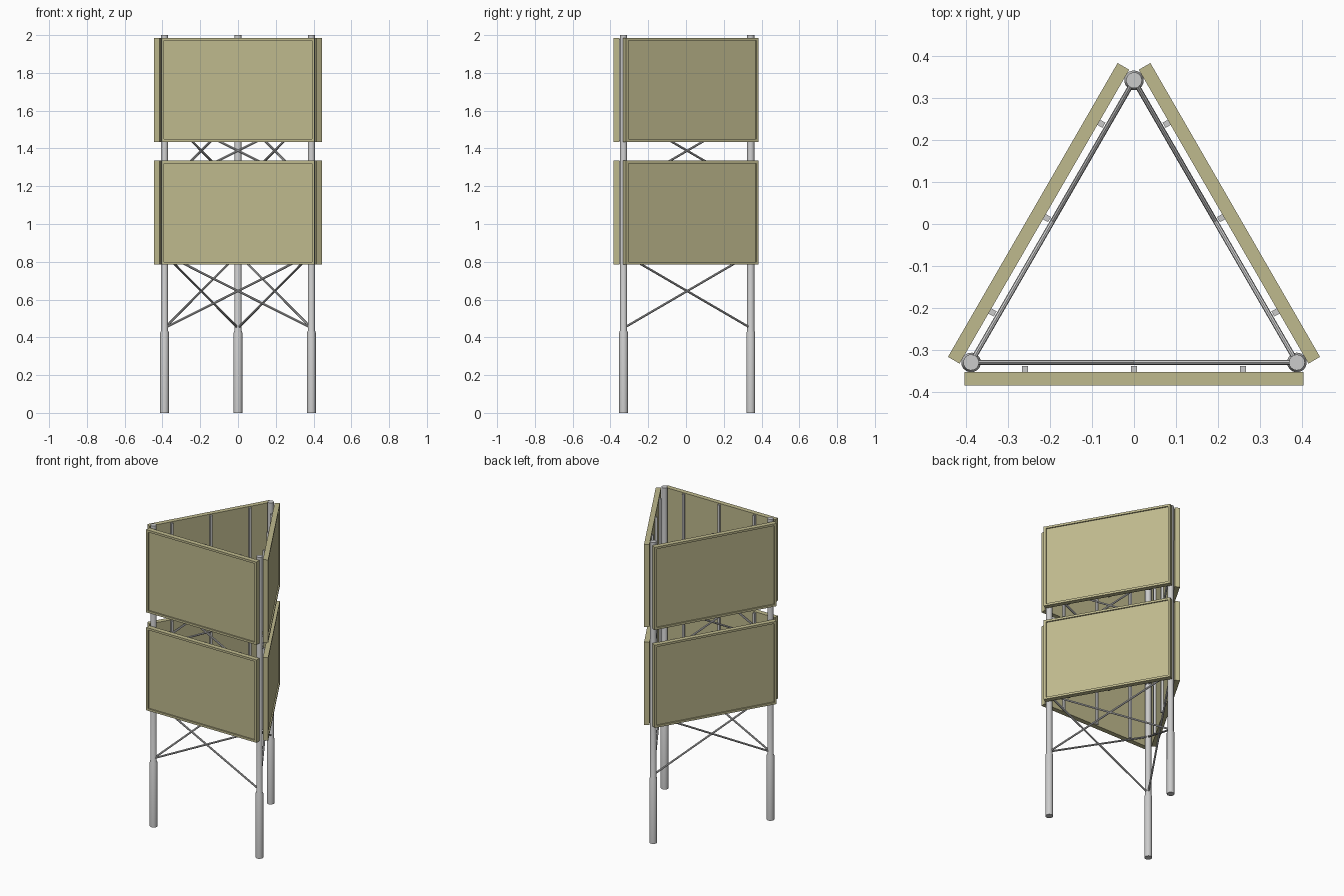
import bpy, bmesh
from math import radians, sin, cos
from mathutils import Vector, Matrix

if "Cube" in bpy.data.objects:
    bpy.data.objects.remove(bpy.data.objects["Cube"])

CY = -0.106            # centre of the triangular plan
POST_R = 0.449         # centre to post distance
POST_Y = -POST_R / 2   # plane of the bracing, before rotation
HALF = POST_R * cos(radians(30))
PANELS = [(0.785, 1.335), (1.435, 1.985)]
BRACES = [(0.455, 0.835), (1.198, 1.578)]

olive = bpy.data.materials.new("olive_panel")
olive.diffuse_color = (0.52, 0.49, 0.27, 1)
olive.use_nodes = True
olive.node_tree.nodes["Principled BSDF"].inputs["Base Color"].default_value = olive.diffuse_color


def finish(bm, name, mat=None, smooth=False, side=0):
    """Turn a bmesh into an object, rotated to one side of the triangle."""
    m = Matrix.Translation((0, CY, 0)) @ Matrix.Rotation(radians(120 * side), 4, 'Z')
    bm.transform(m)
    bmesh.ops.recalc_face_normals(bm, faces=bm.faces)
    me = bpy.data.meshes.new(name)
    bm.to_mesh(me)
    bm.free()
    ob = bpy.data.objects.new(name, me)
    bpy.context.collection.objects.link(ob)
    if mat:
        me.materials.append(mat)
    if smooth:
        bpy.ops.object.select_all(action='DESELECT')
        ob.select_set(True)
        bpy.context.view_layer.objects.active = ob
        bpy.ops.object.shade_smooth_by_angle(angle=radians(35))
    return ob


def add_box(bm, lo, hi):
    lo, hi = Vector(lo), Vector(hi)
    m = Matrix.Translation((lo + hi) / 2) @ Matrix.Diagonal((*(hi - lo), 1))
    bmesh.ops.create_cube(bm, size=1, matrix=m)


def add_rod(bm, a, b, r, sides=8):
    a, b = Vector(a), Vector(b)
    d = b - a
    m = Matrix.Translation((a + b) / 2) @ d.to_track_quat('Z', 'Y').to_matrix().to_4x4()
    bmesh.ops.create_cone(bm, cap_ends=True, segments=sides, radius1=r, radius2=r,
                          depth=d.length, matrix=m)


def add_lathe(bm, cx, cy, profile, sides=16):
    rings = [[bm.verts.new((cx + r * cos(radians(360 * i / sides)),
                            cy + r * sin(radians(360 * i / sides)), z))
              for i in range(sides)] for r, z in profile]
    for a, b in zip(rings, rings[1:]):
        for i in range(sides):
            j = (i + 1) % sides
            bm.faces.new((a[i], a[j], b[j], b[i]))
    bm.faces.new(rings[0][::-1])
    bm.faces.new(rings[-1])


for side in range(3):
    # post with a thicker foot sleeve
    bm = bmesh.new()
    add_lathe(bm, HALF, POST_Y, [(0.0235, 0), (0.0235, 0.425), (0.019, 0.435), (0.019, 2.0)])
    finish(bm, f"post_{side + 1}", smooth=True, side=side)

    # crossed braces below and between the panels
    bm = bmesh.new()
    for z0, z1 in BRACES:
        for s in (-1, 1):
            add_rod(bm, (-s * HALF, POST_Y, z0 - 0.006), (s * HALF, POST_Y, z1 + 0.006), 0.006)
    finish(bm, f"cross_braces_{side + 1}", smooth=True, side=side)

    for n, (z0, z1) in enumerate(PANELS):
        tag = f"{side + 1}_{'lower' if n == 0 else 'upper'}"

        # panel with a raised rim around its outer face
        bm = bmesh.new()
        add_box(bm, (-0.405, -0.279, z0), (0.405, -0.247, z1))
        front = [f for f in bm.faces if f.calc_center_median().y < -0.278]
        bmesh.ops.inset_region(bm, faces=front, thickness=0.02)
        res = bmesh.ops.extrude_face_region(bm, geom=front)
        verts = [v for v in res["geom"] if isinstance(v, bmesh.types.BMVert)]
        bmesh.ops.translate(bm, verts=verts, vec=(0, 0.008, 0))
        bmesh.ops.delete(bm, geom=[f for f in front if f.is_valid], context='FACES_ONLY')
        finish(bm, f"panel_{tag}", olive, side=side)

        # upright battens behind the panel
        bm = bmesh.new()
        for x in (-0.26, 0, 0.26):
            add_box(bm, (x - 0.007, -0.247, z0 + 0.005), (x + 0.007, -0.233, z1 - 0.005))
        finish(bm, f"battens_{tag}", side=side)
